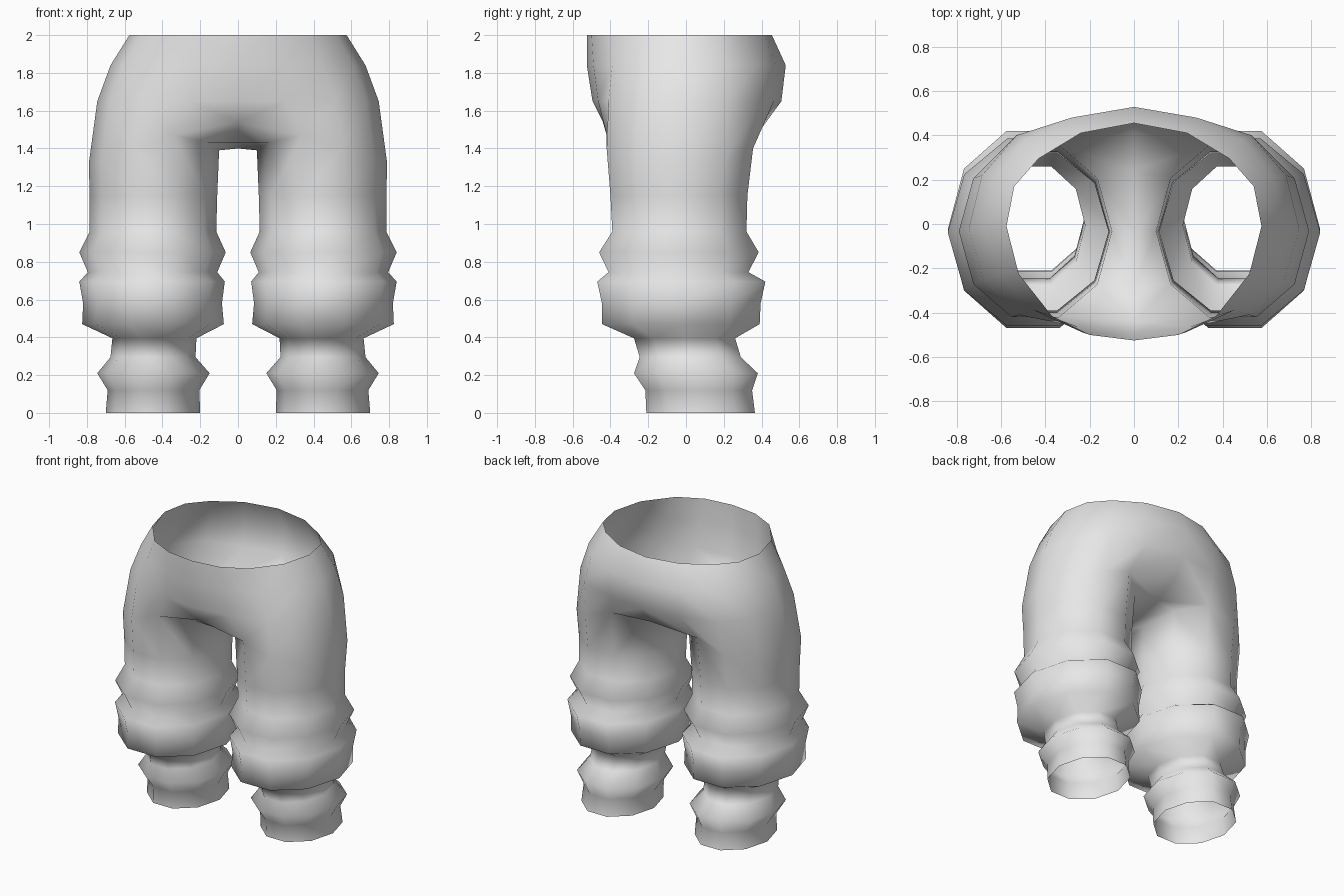
import bpy, bmesh, math

cloth = bpy.data.materials.new("grey cloth")
cloth.diffuse_color = (0.8, 0.8, 0.8, 1)

SIDES = 10
# Leg sections: height, inner x, outer x, front y, back y
LEG = [
    (0.00, 0.20, 0.70, -0.21, 0.365),
    (0.12, 0.205, 0.69, -0.215, 0.35),
    (0.21, 0.15, 0.745, -0.275, 0.38),
    (0.295, 0.225, 0.675, -0.245, 0.29),
    (0.395, 0.22, 0.665, -0.275, 0.26),
    (0.47, 0.075, 0.825, -0.445, 0.39),
    (0.58, 0.085, 0.82, -0.445, 0.395),
    (0.695, 0.07, 0.84, -0.47, 0.42),
    (0.745, 0.11, 0.795, -0.41, 0.33),
    (0.85, 0.065, 0.84, -0.46, 0.385),
    (0.96, 0.115, 0.785, -0.39, 0.32),
    (1.15, 0.11, 0.785, -0.40, 0.325),
    (1.34, 0.10, 0.79, -0.42, 0.355),
]
# Lift of each point of the top leg section, so it arches at the crotch
LIFT = [-0.02, 0.0, 0.06, 0.13, 0.09, 0.05, 0.09, 0.13, 0.06, 0.0]
# Crotch centre line, back to front: y, z
CROTCH = [(0.41, 1.52), (0.24, 1.43), (-0.03, 1.40), (-0.28, 1.43), (-0.44, 1.54)]
# Half hip sections, front centre round the side to back centre: z, (x, y)...
HIPS = [
    (1.65, [(0, -0.495), (0.25, -0.465), (0.52, -0.41), (0.68, -0.25), (0.745, -0.02),
            (0.685, 0.22), (0.53, 0.40), (0.28, 0.465), (0, 0.505)]),
    (1.84, [(0, -0.525), (0.23, -0.49), (0.45, -0.39), (0.61, -0.23), (0.675, -0.01),
            (0.625, 0.21), (0.49, 0.38), (0.28, 0.48), (0, 0.528)]),
    (2.00, [(0, -0.525), (0.20, -0.50), (0.37, -0.415), (0.52, -0.225), (0.575, -0.01),
            (0.54, 0.17), (0.43, 0.295), (0.24, 0.41), (0, 0.455)]),
]

bm = bmesh.new()


def leg_ring(z, xi, xo, yf, yb, lift):
    ry = (yb - yf) / 2 / math.sin(math.radians(72))
    ring = []
    for i in range(SIDES):
        a = 2 * math.pi * i / SIDES
        ring.append(bm.verts.new(((xi + xo) / 2 + (xo - xi) / 2 * math.cos(a),
                                  (yf + yb) / 2 + ry * math.sin(a), z + lift[i])))
    return ring


def bridge(low, high, closed=False):
    n = len(low)
    for i in range(n if closed else n - 1):
        j = (i + 1) % n
        bm.faces.new((low[i], low[j], high[j], high[i]))


# Leg with puffed bands, open at the hem
rings = [leg_ring(*s, LIFT if s is LEG[-1] else [0] * SIDES) for s in LEG]
for low, high in zip(rings, rings[1:]):
    bridge(low, high, True)

# Crotch saddle joining the leg to the centre line
top = rings[-1]
saddle = [bm.verts.new((0, y, z)) for y, z in CROTCH]
bridge(top[3:8], saddle)

# Hips up to the open waist
low = [saddle[-1]] + top[7:] + top[:4] + [saddle[0]]
for z, points in HIPS:
    high = [bm.verts.new((x, y, z)) for x, y in points]
    bridge(low, high)
    low = high

for f in bm.faces:
    f.smooth = True
mesh = bpy.data.meshes.new("trousers")
bm.to_mesh(mesh)
bm.free()
mesh.materials.append(cloth)
trousers = bpy.data.objects.new("trousers", mesh)
bpy.context.collection.objects.link(trousers)

# Mirror to make the other leg
mirror = trousers.modifiers.new("mirror", 'MIRROR')
mirror.use_clip = True
mirror.merge_threshold = 0.001
